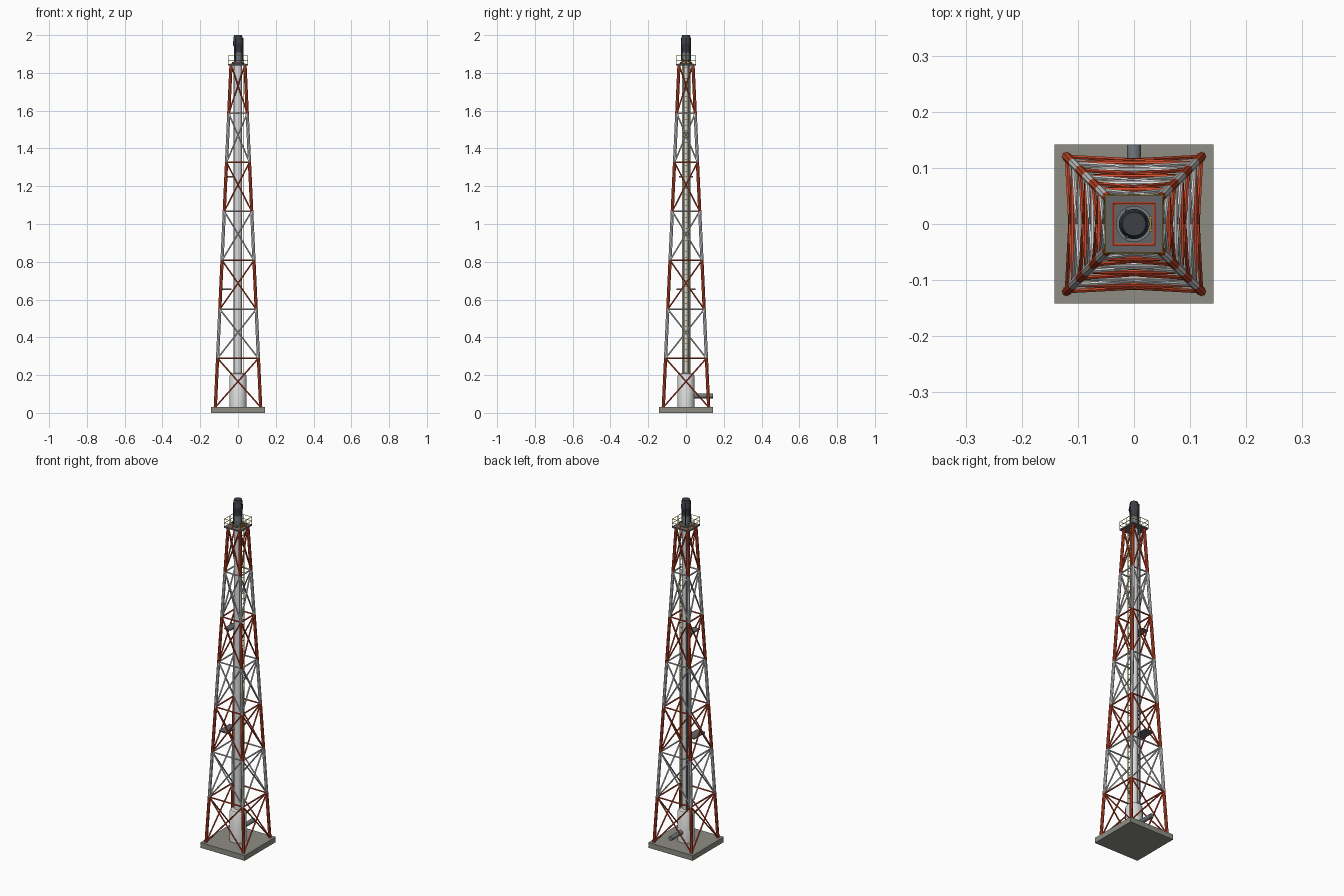
import bpy, bmesh, math
from mathutils import Vector, Matrix

if "Cube" in bpy.data.objects:
    bpy.data.objects.remove(bpy.data.objects["Cube"])


def material(name, r, g, b):
    m = bpy.data.materials.new(name)
    m.diffuse_color = (r, g, b, 1)
    m.use_nodes = True
    m.node_tree.nodes["Principled BSDF"].inputs["Base Color"].default_value = m.diffuse_color
    return m


RED = material("red_orange_paint", 0.62, 0.07, 0.025)
WHITE = material("white_paint", 0.72, 0.72, 0.72)
CONCRETE = material("concrete", 0.27, 0.27, 0.23)
STEEL = material("pipe_steel", 0.17, 0.19, 0.21)
DARK = material("burnt_tip", 0.045, 0.05, 0.06)
YELLOW = material("safety_yellow", 0.65, 0.48, 0.06)
GRATE = material("grating_grey", 0.13, 0.13, 0.14)


def finish(name, bm, mat, smooth=False):
    bmesh.ops.recalc_face_normals(bm, faces=bm.faces)
    me = bpy.data.meshes.new(name)
    bm.to_mesh(me)
    bm.free()
    me.materials.append(mat)
    ob = bpy.data.objects.new(name, me)
    bpy.context.collection.objects.link(ob)
    if smooth:
        bpy.ops.object.select_all(action='DESELECT')
        ob.select_set(True)
        bpy.context.view_layer.objects.active = ob
        bpy.ops.object.shade_smooth_by_angle(angle=math.radians(35))
    return ob


def tube(bm, a, b, r, n=8):
    a, b = Vector(a), Vector(b)
    d = b - a
    m = Matrix.Translation((a + b) / 2) @ d.to_track_quat('Z', 'Y').to_matrix().to_4x4()
    bmesh.ops.create_cone(bm, cap_ends=True, segments=n, radius1=r, radius2=r,
                          depth=d.length, matrix=m)


def box(bm, c, s):
    bmesh.ops.create_cube(bm, size=1, matrix=Matrix.Translation(c) @ Matrix.Diagonal((*s, 1)))


def lathe(name, pts, mat, n=24):
    bm = bmesh.new()
    rings = [[bm.verts.new((r * math.cos(2 * math.pi * i / n), r * math.sin(2 * math.pi * i / n), z))
              for i in range(n)] for r, z in pts]
    for lo, hi in zip(rings, rings[1:]):
        for i in range(n):
            bm.faces.new((lo[i], lo[(i + 1) % n], hi[(i + 1) % n], hi[i]))
    bm.faces.new(rings[0])
    bm.faces.new(rings[-1])
    return finish(name, bm, mat, True)


Z0, Z1, PANELS = 0.03, 1.845, 7
SIGNS = [(-1, -1), (1, -1), (1, 1), (-1, 1)]


def corner(k, z):
    h = 0.12 - 0.083 * (z - Z0) / (Z1 - Z0)
    return Vector((SIGNS[k % 4][0] * h, SIGNS[k % 4][1] * h, z))


# concrete foundation
bm = bmesh.new()
box(bm, (0, 0, 0.015), (0.284, 0.284, 0.03))
finish("foundation_slab", bm, CONCRETE)

# lattice tower, panels alternate red and white
step = (Z1 - Z0) / PANELS
for p in range(PANELS):
    lo, hi = Z0 + p * step, Z0 + (p + 1) * step
    mat = WHITE if p % 2 else RED
    legs, braces = bmesh.new(), bmesh.new()
    for k in range(4):
        tube(legs, corner(k, lo), corner(k, hi), 0.0085)
        tube(braces, corner(k, hi), corner(k + 1, hi), 0.0045, 6)
        tube(braces, corner(k, lo), corner(k + 1, hi), 0.004, 6)
        tube(braces, corner(k + 1, lo), corner(k, hi), 0.004, 6)
    finish(f"tower_legs_{p + 1}", legs, mat, True)
    finish(f"tower_braces_{p + 1}", braces, mat, True)

# knockout drum and central riser
lathe("drum", [(0.045, 0.03), (0.045, 0.195), (0.038, 0.207), (0.02, 0.212)], WHITE)
lathe("flare_stack", [(0.02, 0.2), (0.02, 1.85)], WHITE)
lathe("stack_collar", [(0.032, 1.85), (0.032, 1.858)], STEEL)
lathe("stack_top", [(0.02, 1.85), (0.02, 1.915)], STEEL)
lathe("flare_tip", [(0.021, 1.908), (0.021, 1.935), (0.025, 1.945), (0.027, 1.955), (0.027, 1.965),
                    (0.025, 1.97), (0.024, 1.985), (0.021, 2.0)], DARK)

# pilot burners around the tip
bm = bmesh.new()
for i in range(3):
    a = 2 * math.pi * i / 3
    x, y = 0.026 * math.cos(a), 0.026 * math.sin(a)
    tube(bm, (x, y, 1.86), (x, y, 1.985), 0.0035)
finish("pilot_burners", bm, DARK, True)

# gas inlet with flange
bm = bmesh.new()
tube(bm, (0, 0.03, 0.09), (0, 0.142, 0.09), 0.0125, 16)
finish("inlet_pipe", bm, STEEL, True)

# pilot gas line
bm = bmesh.new()
tube(bm, (-0.02, 0.02, 0.2), (-0.02, 0.02, 1.86), 0.005)
finish("pilot_gas_line", bm, STEEL, True)

# ladder
bm = bmesh.new()
for y in (-0.011, 0.011):
    box(bm, (0.03, y, 0.95), (0.004, 0.004, 1.84))
for i in range(60):
    box(bm, (0.03, 0, 0.06 + i * 0.0305), (0.0025, 0.022, 0.0025))
finish("ladder", bm, YELLOW)

# rest platforms
for name, z, x0, x1, w in (("lower", 0.655, -0.088, -0.034, 0.1), ("upper", 1.25, -0.062, -0.022, 0.075)):
    bm = bmesh.new()
    box(bm, ((x0 + x1) / 2, 0, z), (x1 - x0, w, 0.007))
    finish(name + "_rest_platform", bm, GRATE)

# top platform
bm = bmesh.new()
box(bm, (0, 0, 1.844), (0.104, 0.104, 0.008))
finish("top_platform", bm, GRATE)

# handrail with toe-height mid rail
bm = bmesh.new()
h = 0.051
for k in range(4):
    a = Vector((SIGNS[k][0] * h, SIGNS[k][1] * h, 0))
    b = Vector((SIGNS[(k + 1) % 4][0] * h, SIGNS[(k + 1) % 4][1] * h, 0))
    for z in (1.868, 1.891):
        tube(bm, a + Vector((0, 0, z)), b + Vector((0, 0, z)), 0.0015, 6)
    for q in (a, (a + b) / 2):
        tube(bm, q + Vector((0, 0, 1.842)), q + Vector((0, 0, 1.892)), 0.0015, 6)
finish("handrail", bm, YELLOW, True)
